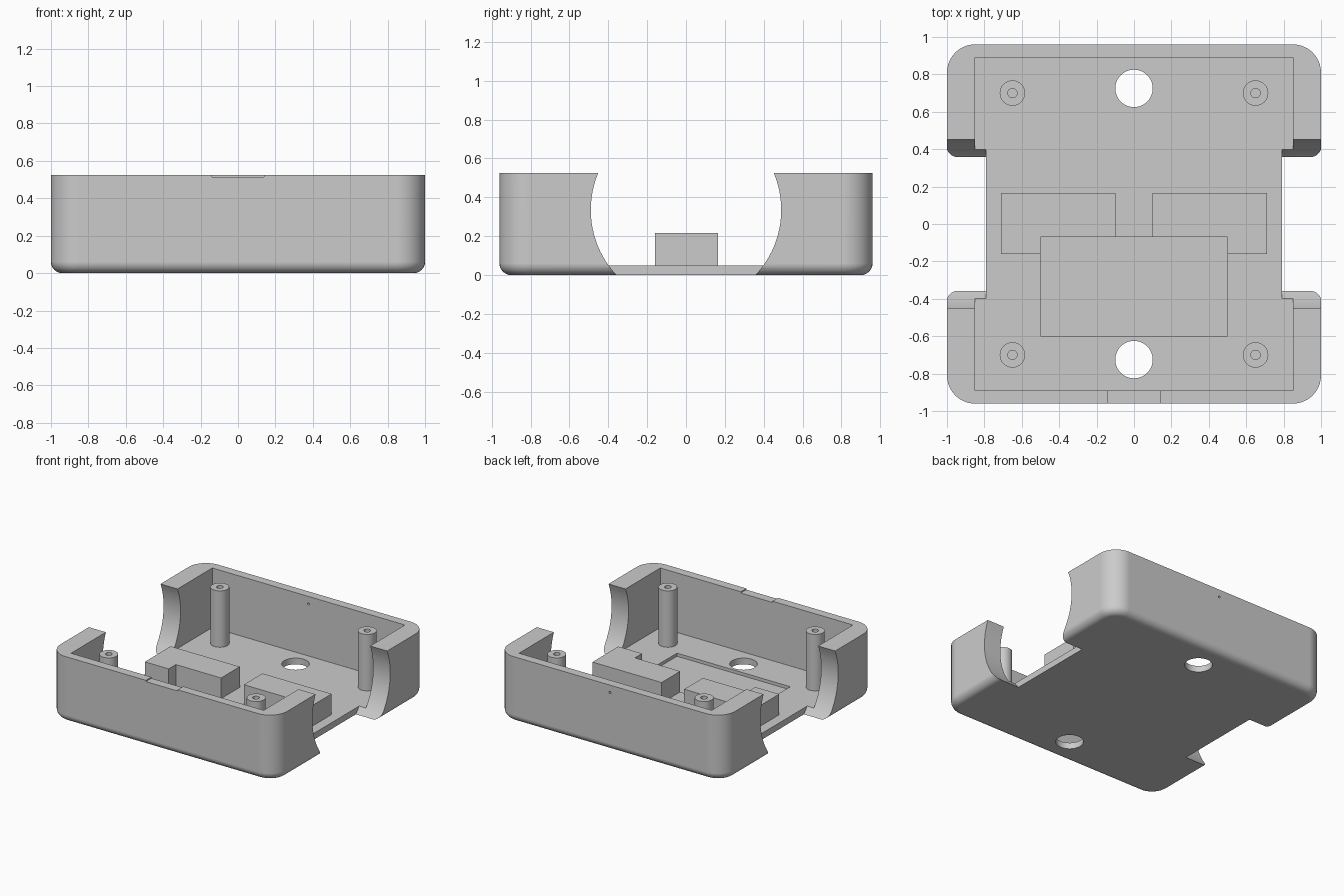
import bpy
import bmesh
from math import pi
from mathutils import Matrix, Vector

old = bpy.data.objects.get("Cube")
if old:
    bpy.data.objects.remove(old, do_unlink=True)

H = 0.525       # rim height
FLOOR = 0.05    # floor thickness

grey = bpy.data.materials.new("plain grey")
grey.use_nodes = True
grey.diffuse_color = (0.6, 0.6, 0.6, 1)
grey.node_tree.nodes["Principled BSDF"].inputs["Base Color"].default_value = (0.6, 0.6, 0.6, 1)


def finish(name, bm):
    mesh = bpy.data.meshes.new(name)
    bm.to_mesh(mesh)
    bm.free()
    mesh.materials.append(grey)
    ob = bpy.data.objects.new(name, mesh)
    bpy.context.collection.objects.link(ob)
    return ob


def box_bm(lo, hi):
    lo, hi = Vector(lo), Vector(hi)
    bm = bmesh.new()
    bmesh.ops.create_cube(bm, size=1)
    bmesh.ops.scale(bm, vec=hi - lo, verts=bm.verts)
    bmesh.ops.translate(bm, vec=(lo + hi) / 2, verts=bm.verts)
    return bm


def box(name, lo, hi):
    return finish(name, box_bm(lo, hi))


def rod(name, centre, radius, length, axis="Z", sides=32):
    bm = bmesh.new()
    turn = {"X": Matrix.Rotation(pi / 2, 4, "Y"),
            "Y": Matrix.Rotation(pi / 2, 4, "X"),
            "Z": Matrix.Identity(4)}[axis]
    bmesh.ops.create_cone(bm, cap_ends=True, segments=sides, radius1=radius, radius2=radius,
                          depth=length, matrix=Matrix.Translation(centre) @ turn)
    return finish(name, bm)


def activate(ob):
    bpy.ops.object.select_all(action="DESELECT")
    ob.select_set(True)
    bpy.context.view_layer.objects.active = ob


def cut(ob, *cutters):
    activate(ob)
    for cutter in cutters:
        cutter.hide_render = True
        mod = ob.modifiers.new("cut", "BOOLEAN")
        mod.operation = "DIFFERENCE"
        mod.solver = "EXACT"
        mod.object = cutter
        bpy.ops.object.modifier_apply(modifier=mod.name)


def smooth(ob):
    activate(ob)
    bpy.ops.object.shade_smooth_by_angle(angle=pi / 6)
    mod = ob.modifiers.new("flat faces", "WEIGHTED_NORMAL")
    mod.keep_sharp = True


# Tray shell: rounded corners, then a rounded lower edge
bm = box_bm((-1, -0.96, 0), (1, 0.96, H))
upright = [e for e in bm.edges if abs(e.verts[0].co.z - e.verts[1].co.z) > 0.1]
bmesh.ops.bevel(bm, geom=upright, offset=0.15, segments=10, profile=0.5, affect="EDGES")
lower = [e for e in bm.edges if all(v.co.z < 0.001 for v in e.verts)]
bmesh.ops.bevel(bm, geom=lower, offset=0.06, segments=8, profile=0.5, affect="EDGES")
tray = finish("tray", bm)

# Cutters: cavity, shallow floor pocket, rim notch, pin hole
pocket = box("pocket_cutter", (-0.5, -0.6, 0.025), (0.5, -0.07, 0.4))
cutters = [
    box("cavity_cutter", (-0.85, -0.89, FLOOR), (0.85, 0.89, 1)),
    pocket,
    box("notch_cutter", (-0.14, -1.1, H - 0.01), (0.14, -0.8, 1)),
    rod("pin_hole_cutter", (0, 0.93, 0.465), 0.009, 0.3, "Y", 16),
]
# Cutters: side arches and round floor holes
for s in (-1, 1):
    cutters.append(rod("arch_cutter", (s * 1.04, 0, 0.335), 0.49, 0.5, "X", 96))
    cutters.append(rod("floor_hole_cutter", (0, s * 0.725, 0), 0.1, 0.3, sides=48))
cut(tray, *cutters)
smooth(tray)

# Raised blocks, notched by the pocket
for side, lo, hi in (("right", -0.71, -0.1), ("left", 0.1, 0.71)):
    block = box(side + "_block", (lo, -0.16, FLOOR - 0.01), (hi, 0.165, 0.215))
    cut(block, pocket)

# Screw posts with blind holes
for sx, side in ((-1, "right"), (1, "left")):
    for sy, end in ((-1, "front"), (1, "back")):
        x, y = sx * 0.65, sy * 0.7
        post = rod(f"{end}_{side}_post", (x, y, 0.27), 0.068, 0.46)
        bore = rod("bore_cutter", (x, y, 0.4), 0.025, 0.4)
        cut(post, bore)
        smooth(post)
        cutters.append(bore)

for cutter in cutters:
    bpy.data.objects.remove(cutter, do_unlink=True)
